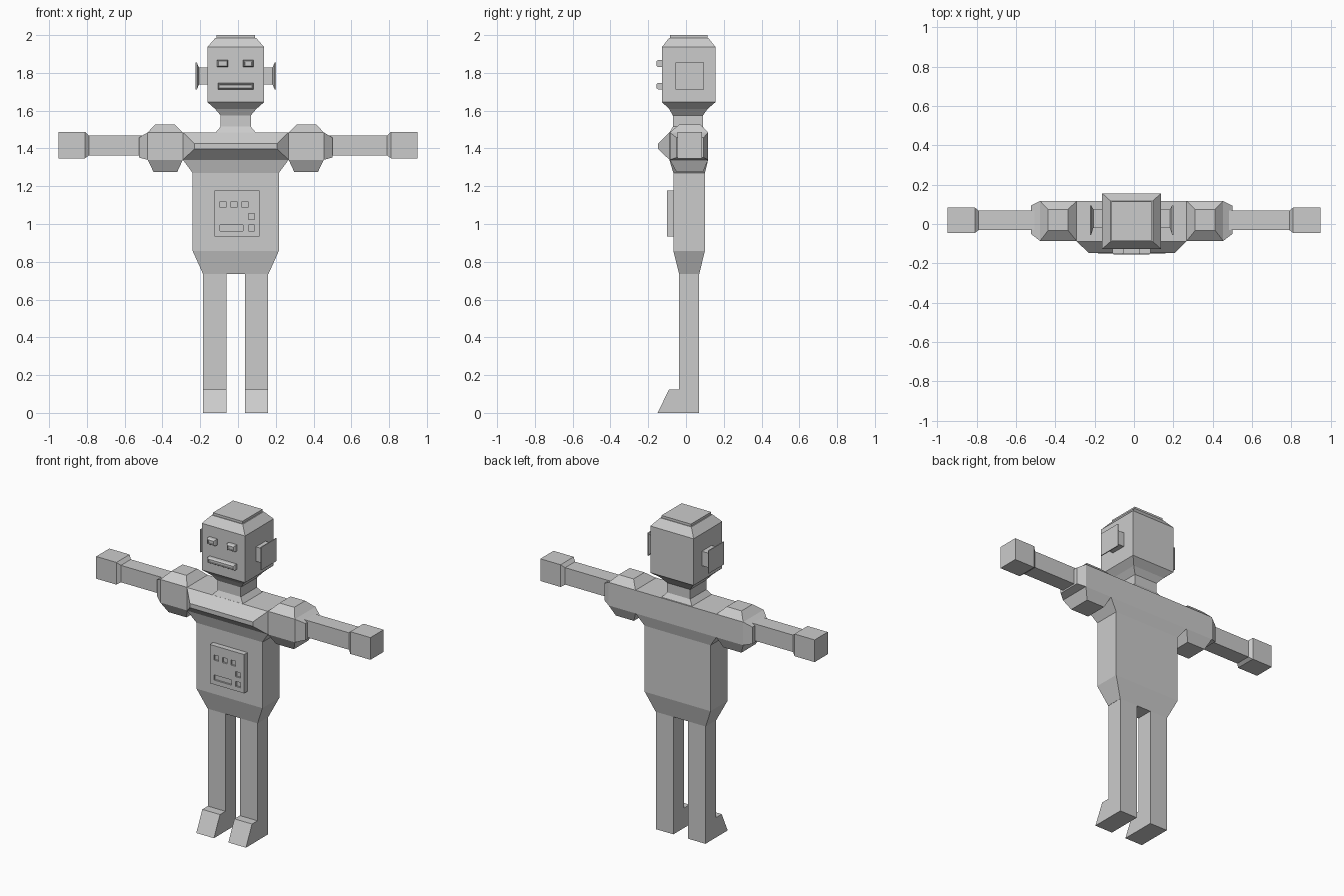
import bpy, bmesh

cube = bpy.data.objects.get("Cube")
if cube:
    bpy.data.objects.remove(cube, do_unlink=True)

grey = bpy.data.materials.new("plain grey")
grey.use_nodes = True
grey.diffuse_color = (0.6, 0.6, 0.6, 1)
grey.node_tree.nodes["Principled BSDF"].inputs["Base Color"].default_value = (0.6, 0.6, 0.6, 1)

MID = -0.012  # the body's own middle plane


def loft(name, axis, sections, recess=0):
    """Skin rectangles (position, a0, a1, b0, b1) stacked along an axis."""
    bm = bmesh.new()
    rings = []
    for p, a0, a1, b0, b1 in sections:
        ring = []
        for a, b in ((a0, b0), (a1, b0), (a1, b1), (a0, b1)):
            co = {"x": (p, a, b), "y": (a, p, b), "z": (a, b, p)}[axis]
            ring.append(bm.verts.new(co))
        rings.append(ring)
    for lo, hi in zip(rings, rings[1:]):
        for i in range(4):
            j = (i + 1) % 4
            bm.faces.new((lo[i], lo[j], hi[j], hi[i]))
    bm.faces.new(rings[0])
    end = bm.faces.new(rings[-1])
    bmesh.ops.recalc_face_normals(bm, faces=bm.faces)
    if recess:  # sunken end face
        bmesh.ops.inset_region(bm, faces=[end], thickness=recess)
        bmesh.ops.inset_region(bm, faces=[end], thickness=0.001, depth=-recess)
    mesh = bpy.data.meshes.new(name)
    bm.to_mesh(mesh)
    bm.free()
    mesh.materials.append(grey)
    obj = bpy.data.objects.new(name, mesh)
    bpy.context.collection.objects.link(obj)
    return obj


def box(name, x0, x1, y0, y1, z0, z1):
    return loft(name, "z", [(z0, x0, x1, y0, y1), (z1, x0, x1, y0, y1)])


def sym(z, half, y0, y1):
    return (z, MID - half, MID + half, y0, y1)


# Head, with jaw, crown and cap
loft("head", "z", [
    sym(1.575, 0.08, -0.07, 0.09),
    sym(1.61, 0.11, -0.09, 0.115),
    sym(1.645, 0.15, -0.127, 0.156),
    sym(1.937, 0.15, -0.127, 0.156),
    sym(1.985, 0.108, -0.09, 0.118)])
loft("head_cap", "z", [sym(1.985, 0.102, -0.086, 0.114), sym(2.0, 0.102, -0.086, 0.114)])
loft("neck", "z", [
    sym(1.48, 0.11, -0.09, 0.112),
    sym(1.515, 0.08, -0.07, 0.09),
    sym(1.61, 0.08, -0.07, 0.09)])


# Face fittings: chamfered blocks with a sunken front
def fitting(name, x0, x1, z0, z1):
    c = 0.006
    loft(name, "y", [
        (-0.12, x0, x1, z0, z1),
        (-0.147, x0, x1, z0, z1),
        (-0.156, x0 + c, x1 - c, z0 + c, z1 - c)], recess=0.005)


fitting("right_eye", -0.11, -0.053, 1.83, 1.868)
fitting("left_eye", 0.026, 0.083, 1.83, 1.868)
fitting("mouth", -0.107, 0.081, 1.713, 1.747)

# Torso tapering to the hips, and the ridged chest
loft("torso", "z", [
    sym(0.735, 0.173, -0.036, 0.07),
    sym(0.857, 0.228, -0.067, 0.1),
    sym(1.27, 0.228, -0.067, 0.1),
    sym(1.34, 0.28, -0.088, 0.117)])
loft("chest", "y", [
    (0.117, MID - 0.28, MID + 0.28, 1.34, 1.485),
    (-0.088, MID - 0.28, MID + 0.28, 1.34, 1.485),
    (-0.148, MID - 0.218, MID + 0.218, 1.398, 1.425)])

# Control panel with sunken buttons
panel = box("control_panel", -0.125, 0.113, -0.101, -0.06, 0.935, 1.178)
buttons = [(x, 1.088, 0.032) for x in (-0.095, -0.037, 0.021)]
buttons += [(0.055, 1.024, 0.032), (0.055, 0.963, 0.032), (-0.095, 0.963, 0.122)]
for x, z, width in buttons:
    cutter = box("button_cutter", x, x + width, -0.12, -0.09, z, z + 0.032)
    cutter.hide_render = True
    mod = panel.modifiers.new("button", "BOOLEAN")
    mod.operation = "DIFFERENCE"
    mod.solver = "EXACT"
    mod.object = cutter
    bpy.context.view_layer.objects.active = panel
    bpy.ops.object.modifier_apply(modifier=mod.name)
    bpy.data.objects.remove(cutter, do_unlink=True)

# Paired parts
for side, s in (("right", -1), ("left", 1)):
    def span(a, b):
        return sorted((MID + s * a, MID + s * b))

    # Ear with a flared outer plate
    loft(side + "_ear", "x", [
        (MID + s * 0.14, -0.02, 0.075, 1.738, 1.828),
        (MID + s * 0.195, -0.02, 0.075, 1.738, 1.828),
        (MID + s * 0.206, -0.055, 0.095, 1.712, 1.855),
        (MID + s * 0.212, -0.055, 0.095, 1.712, 1.855)])

    # Shoulder block with pads above and below
    loft(side + "_shoulder", "x", [
        (MID + s * 0.28, -0.086, 0.117, 1.34, 1.485),
        (MID + s * 0.466, -0.086, 0.117, 1.34, 1.485),
        (MID + s * 0.513, -0.05, 0.093, 1.352, 1.457)])
    loft(side + "_shoulder_top", "z", [
        (1.485, *span(0.28, 0.466), -0.086, 0.117),
        (1.528, *span(0.323, 0.425), -0.033, 0.075)])
    loft(side + "_shoulder_bottom", "z", [
        (1.34, *span(0.28, 0.466), -0.086, 0.117),
        (1.275, *span(0.31, 0.435), -0.05, 0.09)])

    # Arm and block hand
    loft(side + "_arm", "x", [
        (s * 0.48, -0.03, 0.068, 1.362, 1.468),
        (s * 0.8, -0.03, 0.068, 1.362, 1.468)])
    loft(side + "_hand", "x", [
        (s * 0.79, -0.03, 0.068, 1.362, 1.468),
        (s * 0.81, -0.046, 0.084, 1.348, 1.487),
        (s * 0.95, -0.046, 0.084, 1.348, 1.487)])

    # Leg and sloped foot
    leg = span(0.05, 0.172)
    box(side + "_leg", *leg, -0.036, 0.07, 0, 0.74)
    loft(side + "_foot", "z", [
        (0, *leg, -0.15, -0.03),
        (0.125, *leg, -0.09, -0.03)])
